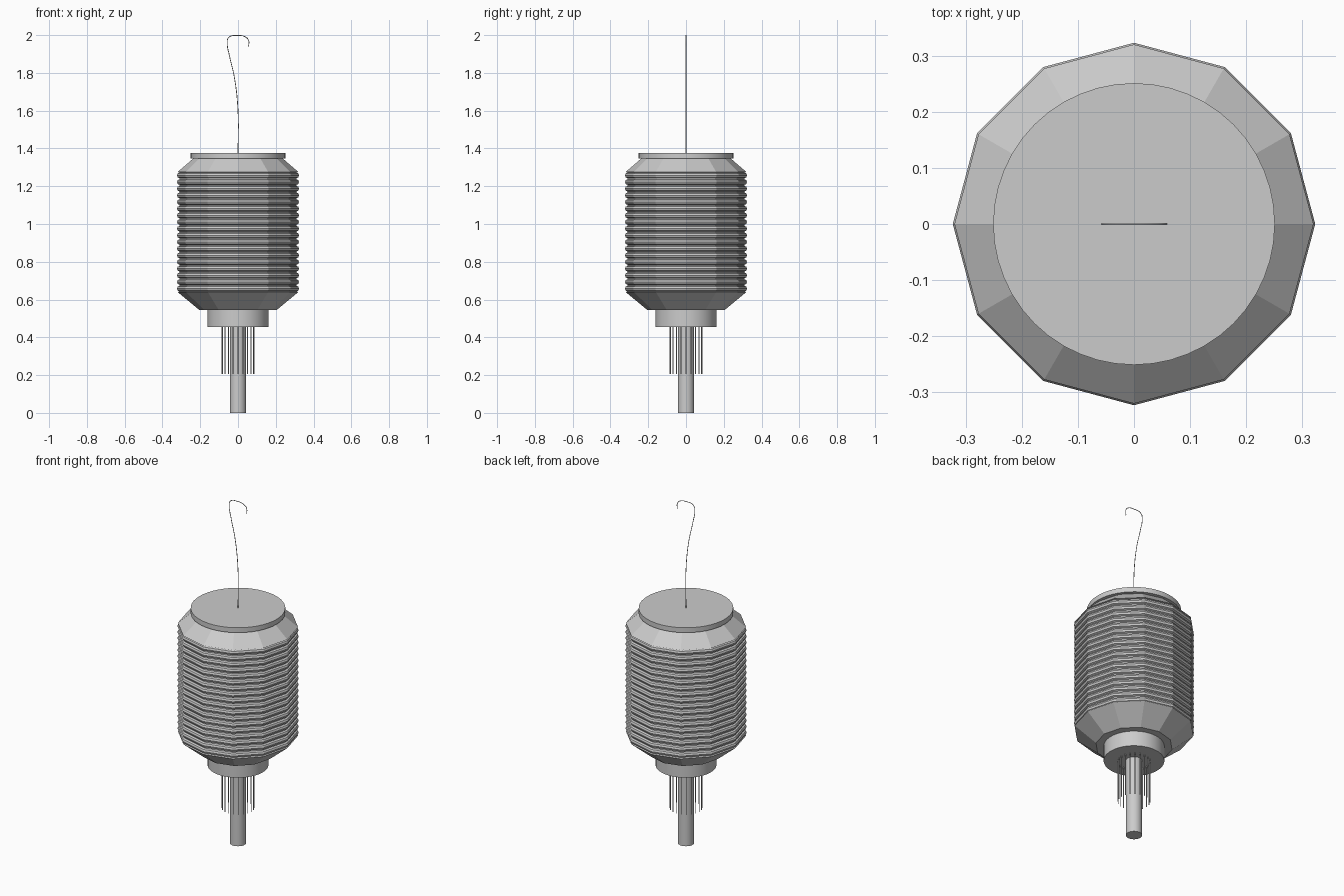
import bpy
import bmesh
from math import cos, sin, pi, tau

cube = bpy.data.objects.get("Cube")
if cube:
    bpy.data.objects.remove(cube, do_unlink=True)

grey = bpy.data.materials.new("light_grey")
grey.use_nodes = True
colour = (0.6, 0.6, 0.6, 1)
grey.diffuse_color = colour
grey.node_tree.nodes["Principled BSDF"].inputs["Base Color"].default_value = colour


def lathe(name, profile, sides, smooth=False):
    """Closed turned solid from (radius, height) points, bottom to top."""
    bm = bmesh.new()
    rings = [[bm.verts.new((r * cos(tau * i / sides), r * sin(tau * i / sides), z))
              for i in range(sides)] for r, z in profile]
    for low, high in zip(rings, rings[1:]):
        for i in range(sides):
            j = (i + 1) % sides
            bm.faces.new((low[i], low[j], high[j], high[i]))
    bm.faces.new(rings[0][::-1])
    bm.faces.new(rings[-1])
    mesh = bpy.data.meshes.new(name)
    bm.to_mesh(mesh)
    bm.free()
    mesh.materials.append(grey)
    obj = bpy.data.objects.new(name, mesh)
    bpy.context.collection.objects.link(obj)
    if smooth:
        bpy.ops.object.select_all(action='DESELECT')
        obj.select_set(True)
        bpy.context.view_layer.objects.active = obj
        bpy.ops.object.shade_smooth_by_angle(angle=pi / 6)
    return obj


# Twelve-sided lantern body with stacked rounded ribs between two tapers
ribs, bottom, top = 18, 0.64, 1.275
pitch = (top - bottom) / ribs
profile = [(0.205, 0.545), (0.32, bottom)]
for k in range(ribs):
    z = bottom + k * pitch
    profile += [(0.309, z + 0.08 * pitch), (0.319, z + 0.2 * pitch),
                (0.323, z + 0.5 * pitch), (0.319, z + 0.8 * pitch),
                (0.309, z + 0.92 * pitch)]
profile += [(0.32, top), (0.21, 1.37)]
lathe("lantern_body", profile, 12)

# Round cap, lower collar and tassel core
lathe("top_cap", [(0.251, 1.347), (0.251, 1.376)], 48, True)
lathe("lower_collar", [(0.161, 0.456), (0.161, 0.55)], 48, True)
lathe("tassel_core", [(0.043, 0), (0.043, 0.46)], 32, True)

# Ring of tassel strands
strands = 20
for i in range(strands):
    strand = lathe(f"tassel_strand_{i + 1}", [(0.0025, 0.205), (0.0025, 0.46)], 6)
    a = tau * i / strands
    strand.location = (0.086 * cos(a), 0.086 * sin(a), 0)

# Hanging wire with a hooked end
path = [(0, 1.37), (0, 1.6), (-0.018, 1.77), (-0.045, 1.89), (-0.057, 1.96),
        (-0.05, 1.987), (0, 1.998), (0.04, 1.99), (0.056, 1.972), (0.056, 1.94)]
curve = bpy.data.curves.new("hanging_wire", 'CURVE')
curve.dimensions = '3D'
curve.bevel_depth = 0.002
curve.bevel_resolution = 1
curve.use_fill_caps = True
curve.resolution_u = 6
spline = curve.splines.new('BEZIER')
spline.bezier_points.add(len(path) - 1)
for point, (x, z) in zip(spline.bezier_points, path):
    point.co = (x, 0, z)
    point.handle_left_type = point.handle_right_type = 'AUTO'
curve.materials.append(grey)
wire = bpy.data.objects.new("hanging_wire", curve)
bpy.context.collection.objects.link(wire)
bpy.ops.object.select_all(action='DESELECT')
wire.select_set(True)
bpy.context.view_layer.objects.active = wire
bpy.ops.object.convert(target='MESH')
